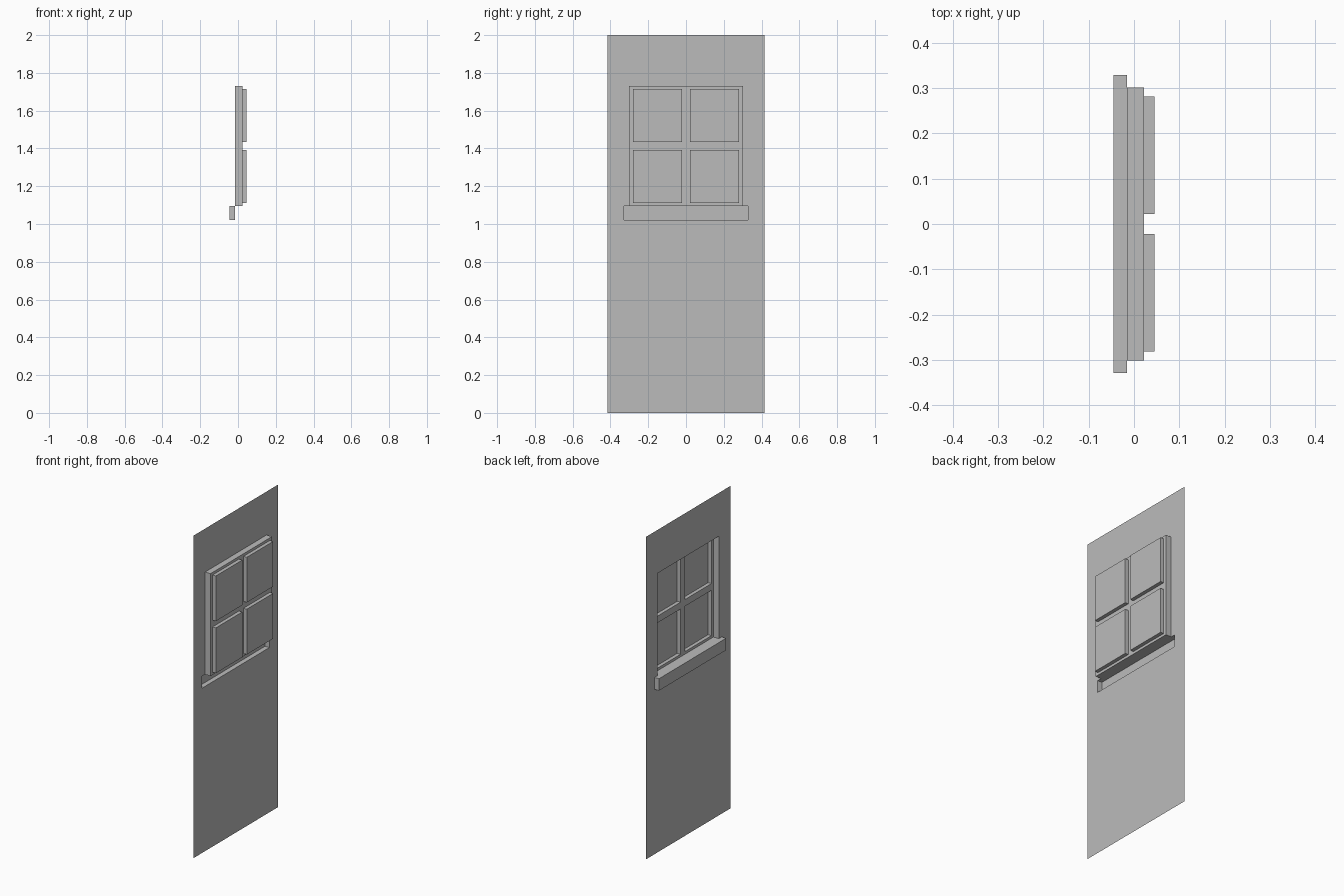
import bpy
import bmesh

cube = bpy.data.objects.get("Cube")
if cube:
    bpy.data.objects.remove(cube, do_unlink=True)

grey = bpy.data.materials.new("plain_grey")
grey.use_nodes = True
grey.diffuse_color = (0.5, 0.5, 0.5, 1)
grey.node_tree.nodes["Principled BSDF"].inputs["Base Color"].default_value = (0.5, 0.5, 0.5, 1)

# Depth of each layer along x
SILL_X, WALL_X, FRAME_X, PANE_X = -0.045, -0.015, 0.0225, 0.045


def pressed_panel(name, rect, x, base=None, holes=()):
    """Thin upright sheet at x with rectangular holes, and a rim back to base.
    Rectangles are (y low, y high, z low, z high)."""
    bm = bmesh.new()
    y0, y1, z0, z1 = rect
    ys = sorted({v for r in (rect, *holes) for v in r[:2]})
    zs = sorted({v for r in (rect, *holes) for v in r[2:]})
    for ya, yb in zip(ys, ys[1:]):
        for za, zb in zip(zs, zs[1:]):
            yc, zc = (ya + yb) / 2, (za + zb) / 2
            if any(h[0] < yc < h[1] and h[2] < zc < h[3] for h in holes):
                continue
            bm.faces.new([bm.verts.new((x, y, z)) for y, z in
                          ((ya, za), (yb, za), (yb, zb), (ya, zb))])
    if base is not None:
        ring = [(y0, z0), (y1, z0), (y1, z1), (y0, z1)]
        for a, b in zip(ring, ring[1:] + ring[:1]):
            quad = [(base, *a), (base, *b), (x, *b), (x, *a)]
            if x < base:
                quad.reverse()
            bm.faces.new([bm.verts.new(p) for p in quad])
    bmesh.ops.remove_doubles(bm, verts=bm.verts, dist=0.0001)
    mesh = bpy.data.meshes.new(name)
    bm.to_mesh(mesh)
    bm.free()
    mesh.materials.append(grey)
    obj = bpy.data.objects.new(name, mesh)
    bpy.context.collection.objects.link(obj)


wall = (-0.415, 0.415, 0, 2)
frame = (-0.301, 0.301, 1.096, 1.731)
sill = (-0.329, 0.329, 1.022, 1.096)
panes = {}
for row, (low, high) in {"lower": (1.112, 1.393), "upper": (1.435, 1.715)}.items():
    panes[row + "_left_pane"] = (-0.281, -0.022, low, high)
    panes[row + "_right_pane"] = (0.022, 0.281, low, high)

# Wall sheet, open behind the window and the sill
pressed_panel("wall", wall, WALL_X, holes=(frame, sill))
# Window frame, with openings for the panes
pressed_panel("window_frame", frame, FRAME_X, WALL_X, holes=tuple(panes.values()))
# Four hollow panes
for name, rect in panes.items():
    pressed_panel(name, rect, PANE_X, FRAME_X)
# Sill pushed out on the other side
pressed_panel("window_sill", sill, SILL_X, WALL_X)
